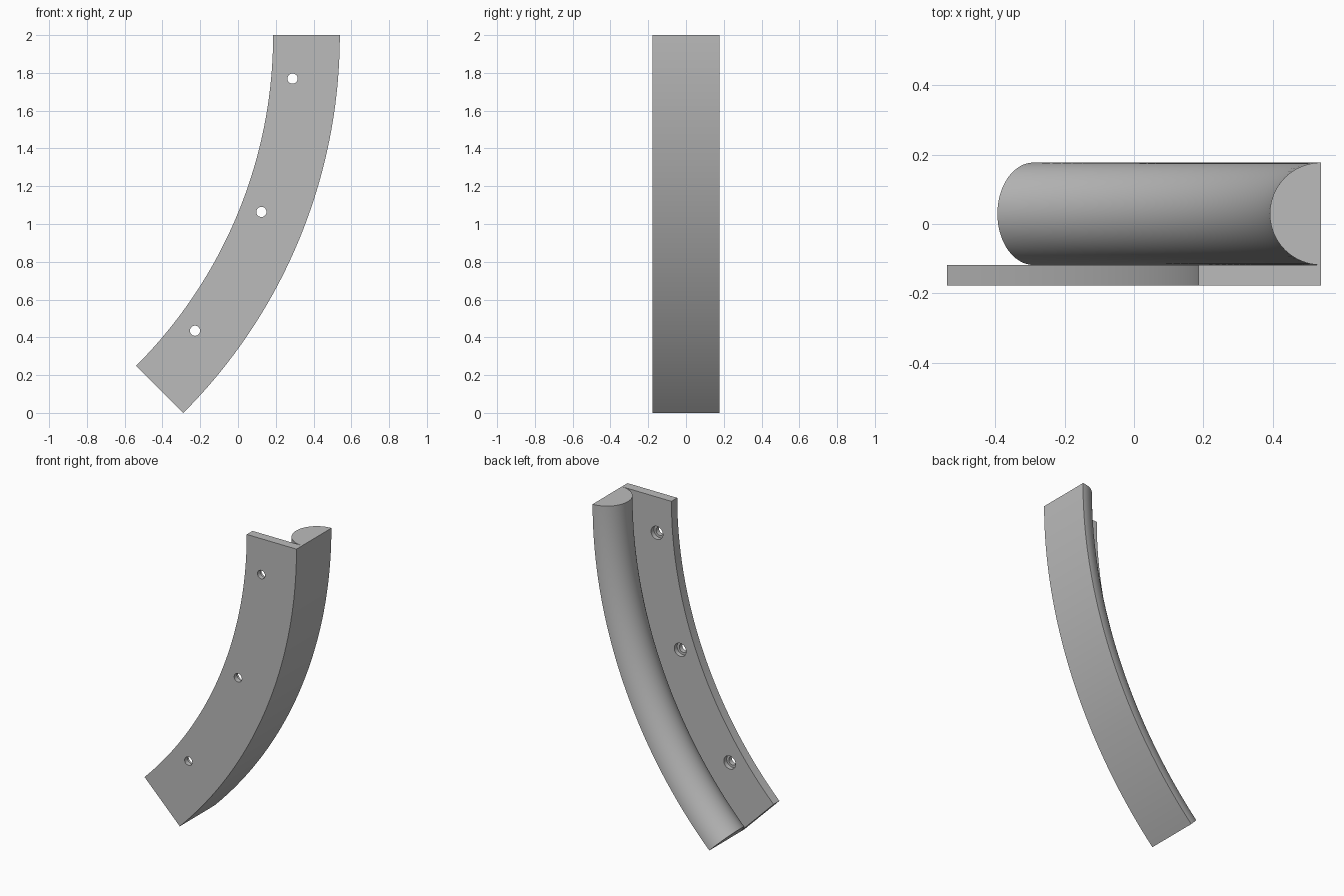
import bpy, bmesh, math

cube = bpy.data.objects.get("Cube")
if cube:
    bpy.data.objects.remove(cube, do_unlink=True)

# Quarter-bend frame: the arc centre, radii and sweep
R_OUT = 2 * math.sqrt(2)
R_IN = R_OUT - 0.353
CX, CZ = 0.539 - R_OUT, 2.0
SWEEP = math.radians(45)
FRONT, STEP, BACK = -0.177, -0.118, 0.177

grey = bpy.data.materials.new("plain_grey")
grey.use_nodes = True
colour = (0.5, 0.5, 0.5, 1)
grey.diffuse_color = colour
grey.node_tree.nodes["Principled BSDF"].inputs["Base Color"].default_value = colour


def on_arc(r, a, y):
    return (CX + r * math.cos(a), y, CZ - r * math.sin(a))


def finish(name, bm):
    bmesh.ops.recalc_face_normals(bm, faces=bm.faces)
    mesh = bpy.data.meshes.new(name)
    bm.to_mesh(mesh)
    bm.free()
    mesh.materials.append(grey)
    obj = bpy.data.objects.new(name, mesh)
    bpy.context.collection.objects.link(obj)
    return obj


def sweep(name, profile, steps=48):
    """Sweep a closed (radius, y) profile round the arc and cap both ends."""
    bm = bmesh.new()
    rings = [[bm.verts.new(on_arc(r, SWEEP * i / steps, y)) for r, y in profile]
             for i in range(steps + 1)]
    n = len(profile)
    for a, b in zip(rings, rings[1:]):
        for j in range(n):
            k = (j + 1) % n
            bm.faces.new((a[j], a[k], b[k], b[j]))
    bm.faces.new(rings[0])
    bm.faces.new(rings[-1])
    return finish(name, bm)


def smooth(obj):
    bpy.ops.object.select_all(action="DESELECT")
    obj.select_set(True)
    bpy.context.view_layer.objects.active = obj
    bpy.ops.object.shade_smooth_by_angle(angle=math.radians(30))


# Flat mounting flange
flange = sweep("mounting_flange", [(R_IN, FRONT), (R_OUT, FRONT), (R_OUT, STEP), (R_IN, STEP)])

# Half-round rail behind the flange, flat side outwards
rad = (BACK - STEP) / 2
mid = (BACK + STEP) / 2
half_round = [(R_OUT - rad * math.sin(t), mid + rad * math.cos(t))
              for t in (math.pi * i / 32 for i in range(33))]
rail = sweep("half_round_rail", half_round)

# Screw holes, counterbored from the back: stepped cutters
for i, angle in enumerate((5.1, 21.2, 37.2)):
    steps = [(0.027, FRONT - 0.05), (0.027, -0.147), (0.042, -0.147), (0.042, STEP + 0.03)]
    x, _, z = on_arc(R_OUT - 0.24, math.radians(angle), 0)
    bm = bmesh.new()
    rings = [[bm.verts.new((x + r * math.cos(t), y, z + r * math.sin(t)))
              for t in (math.tau * k / 32 for k in range(32))] for r, y in steps]
    for a, b in zip(rings, rings[1:]):
        for k in range(32):
            m = (k + 1) % 32
            bm.faces.new((a[k], a[m], b[m], b[k]))
    bm.faces.new(rings[0])
    bm.faces.new(rings[-1])
    cutter = finish(f"screw_hole_cutter_{i + 1}", bm)
    mod = flange.modifiers.new("screw_hole", "BOOLEAN")
    mod.operation, mod.solver, mod.object = "DIFFERENCE", "EXACT", cutter
    bpy.context.view_layer.objects.active = flange
    bpy.ops.object.modifier_apply(modifier=mod.name)
    bpy.data.objects.remove(cutter, do_unlink=True)

for part in (flange, rail):
    smooth(part)
